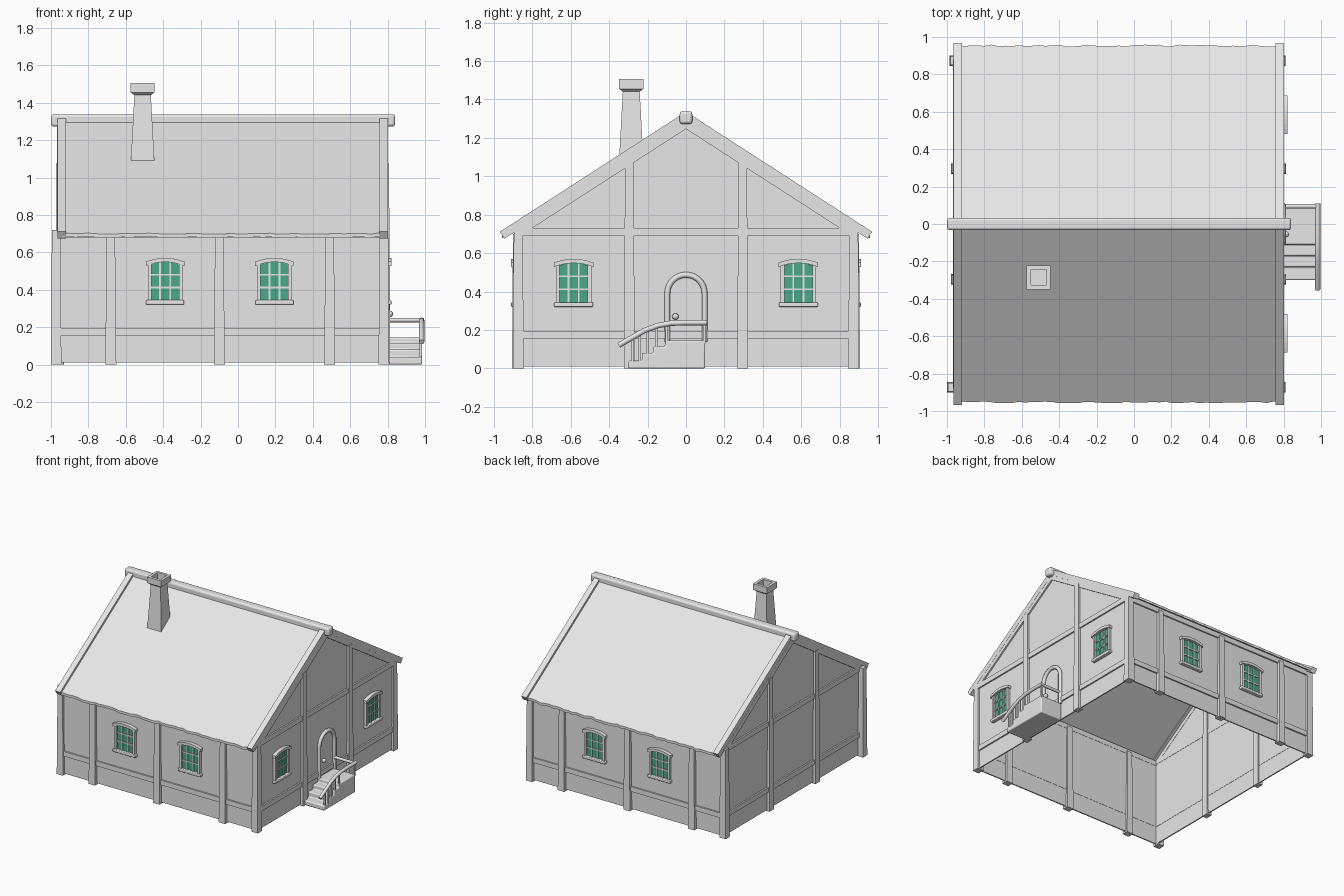
import bpy, bmesh, math, random
from mathutils import Vector, Matrix

if "Cube" in bpy.data.objects:
    bpy.data.objects.remove(bpy.data.objects["Cube"], do_unlink=True)
random.seed(4)


def material(name, colour):
    m = bpy.data.materials.new(name)
    m.use_nodes = True
    m.diffuse_color = colour
    m.node_tree.nodes["Principled BSDF"].inputs["Base Color"].default_value = colour
    return m


GREY = material("pale grey", (0.8, 0.8, 0.8, 1))
GREEN = material("window green", (0.07, 0.4, 0.26, 1))
I = Matrix.Identity(4)


def finish(name, bm, mat=GREY, matrix=I, bevel=0, smooth=False):
    bmesh.ops.recalc_face_normals(bm, faces=bm.faces)
    me = bpy.data.meshes.new(name)
    bm.to_mesh(me)
    bm.free()
    me.materials.append(mat)
    ob = bpy.data.objects.new(name, me)
    bpy.context.collection.objects.link(ob)
    ob.matrix_world = matrix
    if bevel:
        mod = ob.modifiers.new("soft edges", "BEVEL")
        mod.width, mod.segments = bevel, 3
    if smooth:
        me.polygons.foreach_set("use_smooth", [True] * len(me.polygons))
    return ob


def bar(name, a, b, w, h, frame=I, flare=1, bevel=0, smooth=False):
    """Box beam from a to b: w is sideways, h is up; the start can flare."""
    a, b = Vector(a), Vector(b)
    d = b - a
    bm = bmesh.new()
    bmesh.ops.create_cube(bm, size=1)
    for v in bm.verts:
        k = flare if v.co.z < 0 else 1
        v.co = (v.co.x * w * k, v.co.y * h * k, v.co.z * d.length)
    upright = abs(d.x) + abs(d.y) < 1e-5
    turn = I if upright else d.to_track_quat('Z', 'Y').to_matrix().to_4x4()
    return finish(name, bm, GREY, frame @ Matrix.Translation((a + b) / 2) @ turn, bevel, smooth)


def prism(name, pts, y0, y1, mat=GREY, frame=I, bevel=0, smooth=False):
    """Outline in local x,z pushed from y0 to y1."""
    bm = bmesh.new()
    face = bm.faces.new([bm.verts.new((x, y0, z)) for x, z in pts])
    new = bmesh.ops.extrude_face_region(bm, geom=[face])["geom"]
    bmesh.ops.translate(bm, vec=(0, y1 - y0, 0),
                        verts=[g for g in new if isinstance(g, bmesh.types.BMVert)])
    return finish(name, bm, mat, frame, bevel, smooth)


def tube(name, pts, radius):
    cu = bpy.data.curves.new(name, "CURVE")
    cu.dimensions = "3D"
    cu.bevel_depth, cu.bevel_resolution, cu.use_fill_caps = radius, 2, True
    sp = cu.splines.new("POLY")
    sp.points.add(len(pts) - 1)
    for p, co in zip(sp.points, pts):
        p.co = (*co, 1)
    cu.materials.append(GREY)
    ob = bpy.data.objects.new(name, cu)
    bpy.context.collection.objects.link(ob)
    return ob


# Main measures
XL, XR, YW = -0.955, 0.79, 0.88
XM = (XL + XR) / 2
SLOPE = 0.645


def under_roof(y):
    return 1.285 - SLOPE * abs(y)


# Frames whose local -y points out of each wall
FRONT = Matrix.Translation((0, -YW, 0))
BACK = Matrix.Translation((0, YW, 0)) @ Matrix.Scale(-1, 4, (0, 1, 0))
RIGHT = Matrix.Translation((XR, 0, 0)) @ Matrix.Rotation(math.pi / 2, 4, 'Z')
LEFT = Matrix.Translation((XL, 0, 0)) @ Matrix.Rotation(-math.pi / 2, 4, 'Z')

# Walls, thin and open underneath
eave = under_roof(YW)
gable = [(-YW, 0.01), (YW, 0.01), (YW, eave), (0, under_roof(0)), (-YW, eave)]
for name, frame in (("gable_wall_door", RIGHT), ("gable_wall_plain", LEFT)):
    prism(name, gable, 0, 0.01, frame=frame)
for name, frame in (("front_wall", FRONT), ("back_wall", BACK)):
    prism(name, [(XL, 0.01), (XR, 0.01), (XR, eave), (XL, eave)], 0, 0.01, frame=frame)

# Long side timber frame
for side, frame in (("front", FRONT), ("back", BACK)):
    for x in (-0.68, -0.1, 0.49):
        bar(side + "_post", (x, 0, 0), (x, 0, 0.7), 0.045, 0.04, frame, 1.3)
    for z in (0.175, 0.7):
        bar(side + "_rail", (XL, 0, z), (XR, 0, z), 0.024, 0.04, frame)

# Corner posts
for s in (-1, 1):
    bar("door_end_corner_post", (0.78, s * 0.873, 0), (0.78, s * 0.873, 0.72), 0.046, 0.046, flare=1.25)
    x = -0.972 if s < 0 else -0.958
    bar("plain_end_corner_post", (x, s * 0.873, 0), (x, s * 0.873, 0.72), 0.046, 0.046, flare=1.2)

# Gable timber frame
for side, frame in (("door_gable", RIGHT), ("plain_gable", LEFT)):
    for y in (-0.295, 0.295):
        bar(side + "_post", (y, 0, 0), (y, 0, under_roof(y) - 0.02), 0.044, 0.035, frame, 1.3)
    for z, h in ((0.175, 0.04), (0.71, 0.04)):
        bar(side + "_rail", (-YW, 0, z), (YW, 0, z), 0.024, h, frame)
    for s in (-1, 1):
        bar(side + "_rafter", (s * 0.89, 0, under_roof(0.89) - 0.015), (0, 0, under_roof(0) - 0.015),
            0.024, 0.04, frame)

# Roof slopes with a slightly ragged eave
for s, name in ((-1, "front_roof"), (1, "back_roof")):
    bm = bmesh.new()
    n = 48
    rows = []
    for i in range(n + 1):
        x = -0.94 + 1.72 * i / n
        y = 0.955 + random.uniform(-0.006, 0.004)
        rows.append([bm.verts.new((x, s * yy, 1.295 + t - SLOPE * yy))
                     for yy, t in ((0, 0), (y, 0), (y, 0.02), (0, 0.02))])
    for a, b in zip(rows, rows[1:]):
        for k in range(4):
            bm.faces.new((a[k], a[(k + 1) % 4], b[(k + 1) % 4], b[k]))
    bm.faces.new(rows[0])
    bm.faces.new(rows[-1])
    finish(name, bm)
    # Barge boards
    for x in (-0.943, 0.78):
        bar("barge_board", (x, s * 0.957, 0.693), (x, 0, 0.693 + 0.957 * SLOPE), 0.046, 0.043)
bar("ridge_beam", (-1.0, 0, 1.305), (0.84, 0, 1.305), 0.066, 0.066, bevel=0.015, smooth=True)

# Chimney with hollow cap
bm = bmesh.new()
loops = [[bm.verts.new((-0.51 + r * u, -0.285 + r * v, z))
          for u, v in ((-1, -1), (1, -1), (1, 1), (-1, 1))]
         for r, z in ((0.064, 1.07), (0.044, 1.44), (0.056, 1.45), (0.064, 1.455),
                      (0.064, 1.505), (0.042, 1.505), (0.042, 1.455))]
for a, b in zip(loops, loops[1:]):
    for k in range(4):
        bm.faces.new((a[k], a[(k + 1) % 4], b[(k + 1) % 4], b[k]))
bm.faces.new(loops[0])
bm.faces.new(loops[-1])
finish("chimney", bm)


# Arched windows
def arc(half, z, rise, n=8):
    return [(half * t, z + rise * (1 - t * t)) for t in (2 * i / n - 1 for i in range(n + 1))]


def window(frame):
    prism("window_pane", [(0.085, 0.335), (-0.085, 0.335)] + arc(0.085, 0.53, 0.02), -0.008, 0, GREEN, frame)
    prism("window_lintel", arc(0.103, 0.528, 0.02) + arc(0.103, 0.55, 0.02)[::-1], -0.03, 0, frame=frame)
    bar("window_sill", (-0.102, -0.013, 0.332), (0.102, -0.013, 0.332), 0.034, 0.024, frame, bevel=0.006)
    for s in (-1, 1):
        bar("window_jamb", (s * 0.083, -0.01, 0.335), (s * 0.083, -0.01, 0.54), 0.019, 0.024, frame)
        bar("window_mullion", (s * 0.027, -0.007, 0.34), (s * 0.027, -0.007, 0.545), 0.009, 0.016, frame)
    for z in (0.412, 0.48):
        bar("window_crossbar", (-0.08, -0.007, z), (0.08, -0.007, z), 0.016, 0.009, frame)


for frame, places in ((FRONT, (-0.39, 0.195)), (BACK, (-0.39, 0.195)), (RIGHT, (-0.585, 0.585))):
    for p in places:
        window(frame @ Matrix.Translation((p, 0, 0)))

# Door arch and knob
turns = [math.pi * i / 14 for i in range(15)]
arch = [(-0.097, 0.14)] + [(-0.097 * math.cos(t), 0.39 + 0.097 * math.sin(t)) for t in turns] + [(0.097, 0.14)]
tube("door_arch", [(XR + 0.008, y, z) for y, z in arch], 0.015)
bm = bmesh.new()
bmesh.ops.create_uvsphere(bm, u_segments=12, v_segments=8, radius=0.017)
finish("door_knob", bm, matrix=Matrix.Translation((XR + 0.022, -0.055, 0.27)), smooth=True)

# Steps and landing, rounded below
steps = [(0.1, 0.145), (-0.11, 0.145), (-0.11, 0.115), (-0.17, 0.115), (-0.17, 0.08),
         (-0.23, 0.08), (-0.23, 0.04), (-0.3, 0.04), (-0.3, 0.0), (0.1, 0.0)]
prism("entrance_steps", steps, -0.195, 0, frame=RIGHT, bevel=0.008, smooth=True)

# Handrail, return rail and balusters
rail = [(-0.35, 0.12), (-0.29, 0.155), (-0.22, 0.195), (-0.15, 0.222), (-0.08, 0.235), (0.0, 0.238), (0.11, 0.238)]
tube("handrail", [(0.982, y, z) for y, z in rail], 0.014)
tube("return_rail", [(XR, 0.095, 0.238), (0.985, 0.095, 0.238)], 0.012)
for y, z0, z1 in ((-0.28, 0.03, 0.16), (-0.24, 0.03, 0.18), (-0.2, 0.07, 0.2),
                  (-0.155, 0.1, 0.22), (-0.1, 0.13, 0.23), (0.095, 0.13, 0.238)):
    bar("baluster", (0.978, y, z0), (0.978, y, z1), 0.013, 0.013)

# Keep hard edges crisp on the softened parts
bpy.ops.object.select_all(action='DESELECT')
for ob in bpy.data.objects:
    if ob.name in ("ridge_beam", "entrance_steps", "door_knob"):
        ob.select_set(True)
        bpy.context.view_layer.objects.active = ob
bpy.ops.object.shade_smooth_by_angle(angle=math.radians(40))
